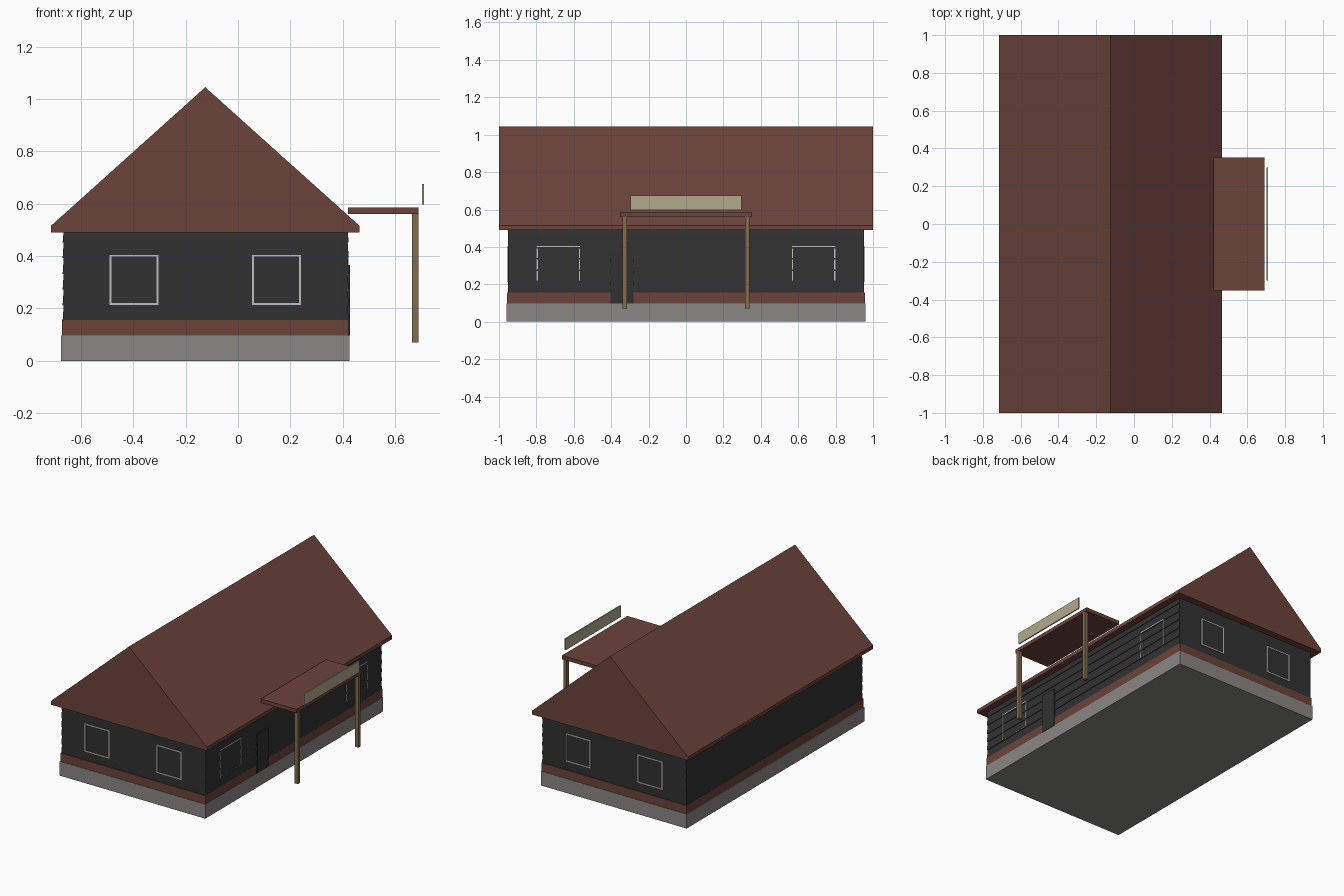
import bpy, bmesh

cube = bpy.data.objects.get("Cube")
if cube:
    bpy.data.objects.remove(cube, do_unlink=True)


def material(name, r, g, b):
    m = bpy.data.materials.new(name)
    m.use_nodes = True
    m.diffuse_color = (r, g, b, 1)
    m.node_tree.nodes["Principled BSDF"].inputs["Base Color"].default_value = (r, g, b, 1)
    return m


RED = material("brick red", 0.15, 0.056, 0.044)
DARK = material("charcoal siding", 0.031, 0.031, 0.031)
GREY = material("concrete grey", 0.25, 0.245, 0.235)
WOOD = material("post wood", 0.225, 0.145, 0.078)
CREAM = material("sign cream", 0.44, 0.40, 0.28)
WHITE = material("window trim", 0.52, 0.52, 0.52)


def add_object(name, bm, mat):
    bmesh.ops.recalc_face_normals(bm, faces=bm.faces)
    mesh = bpy.data.meshes.new(name)
    bm.to_mesh(mesh)
    bm.free()
    mesh.materials.append(mat)
    obj = bpy.data.objects.new(name, mesh)
    bpy.context.collection.objects.link(obj)
    return obj


def add_box(bm, x, y, z):
    verts = bmesh.ops.create_cube(bm, size=1)["verts"]
    for v in verts:
        v.co = [(lo + hi) / 2 + c * (hi - lo) for c, (lo, hi) in zip(v.co, (x, y, z))]


def box(name, mat, x, y, z):
    bm = bmesh.new()
    add_box(bm, x, y, z)
    return add_object(name, bm, mat)


def prism(name, mat, profile, half_length):
    """Extrude an (x, z) profile along y."""
    bm = bmesh.new()
    face = bm.faces.new([bm.verts.new((x, -half_length, z)) for x, z in profile])
    new = bmesh.ops.extrude_face_region(bm, geom=[face])["geom"]
    for v in new:
        if isinstance(v, bmesh.types.BMVert):
            v.co.y = half_length
    return add_object(name, bm, mat)


def window(name, axis, centre, width, inner, outer):
    """Thin rectangular frame lying on a wall across the given axis."""
    bm = bmesh.new()
    bottom, top, t = 0.213, 0.405, 0.007
    lo, hi = centre - width / 2, centre + width / 2
    bars = [((lo, hi), (bottom, bottom + t)), ((lo, hi), (top - t, top)),
            ((lo, lo + t), (bottom + t, top - t)), ((hi - t, hi), (bottom + t, top - t))]
    for along, z in bars:
        depth = (min(inner, outer), max(inner, outer))
        add_box(bm, *((depth, along) if axis == "x" else (along, depth)), z)
    return add_object(name, bm, WHITE)


# Base and walls
box("foundation", GREY, (-0.677, 0.425), (-0.96, 0.96), (0, 0.097))
box("brick_course", RED, (-0.672, 0.423), (-0.957, 0.957), (0.097, 0.155))
box("walls", DARK, (-0.665, 0.419), (-0.952, 0.952), (0.155, 0.495))

# Lapped boards along both long walls
PITCH, LAP = 0.06, 0.005
for side, wall, sign in (("left", 0.418, 1), ("right", -0.665, -1)):
    profile = [(wall - sign * 0.01, 0.152)]
    for i in range(6):
        z = 0.152 + i * PITCH
        profile += [(wall + sign * LAP, z), (wall + sign * 0.001, min(z + PITCH, 0.495))]
    profile.append((wall - sign * 0.01, 0.495))
    prism(side + "_siding", DARK, profile, 0.951)

# Gabled roof
prism("roof", RED, [(-0.715, 0.49), (0.465, 0.49), (0.465, 0.515),
                    (-0.125, 1.045), (-0.715, 0.515)], 1.0)

# Windows on both gable ends and on the entrance side
for end, s in (("front", -1), ("back", 1)):
    for i, x in enumerate((-0.397, 0.147)):
        window(f"{end}_window_{i + 1}", "y", x, 0.187, s * 0.950, s * 0.955)
for i, y in enumerate((-0.682, 0.682)):
    window(f"entrance_window_{i + 1}", "x", y, 0.232, 0.412, 0.4225)

# Door
box("door", DARK, (0.41, 0.428), (-0.403, -0.282), (0.097, 0.365))

# Porch with its posts and blank sign board
box("porch_roof", RED, (0.42, 0.69), (-0.353, 0.353), (0.56, 0.586))
for side, y in (("front", -0.327), ("back", 0.327)):
    box(side + "_porch_post", WOOD, (0.665, 0.69), (y - 0.0125, y + 0.0125), (0.07, 0.56))
box("sign_board", CREAM, (0.702, 0.71), (-0.298, 0.298), (0.597, 0.675))
